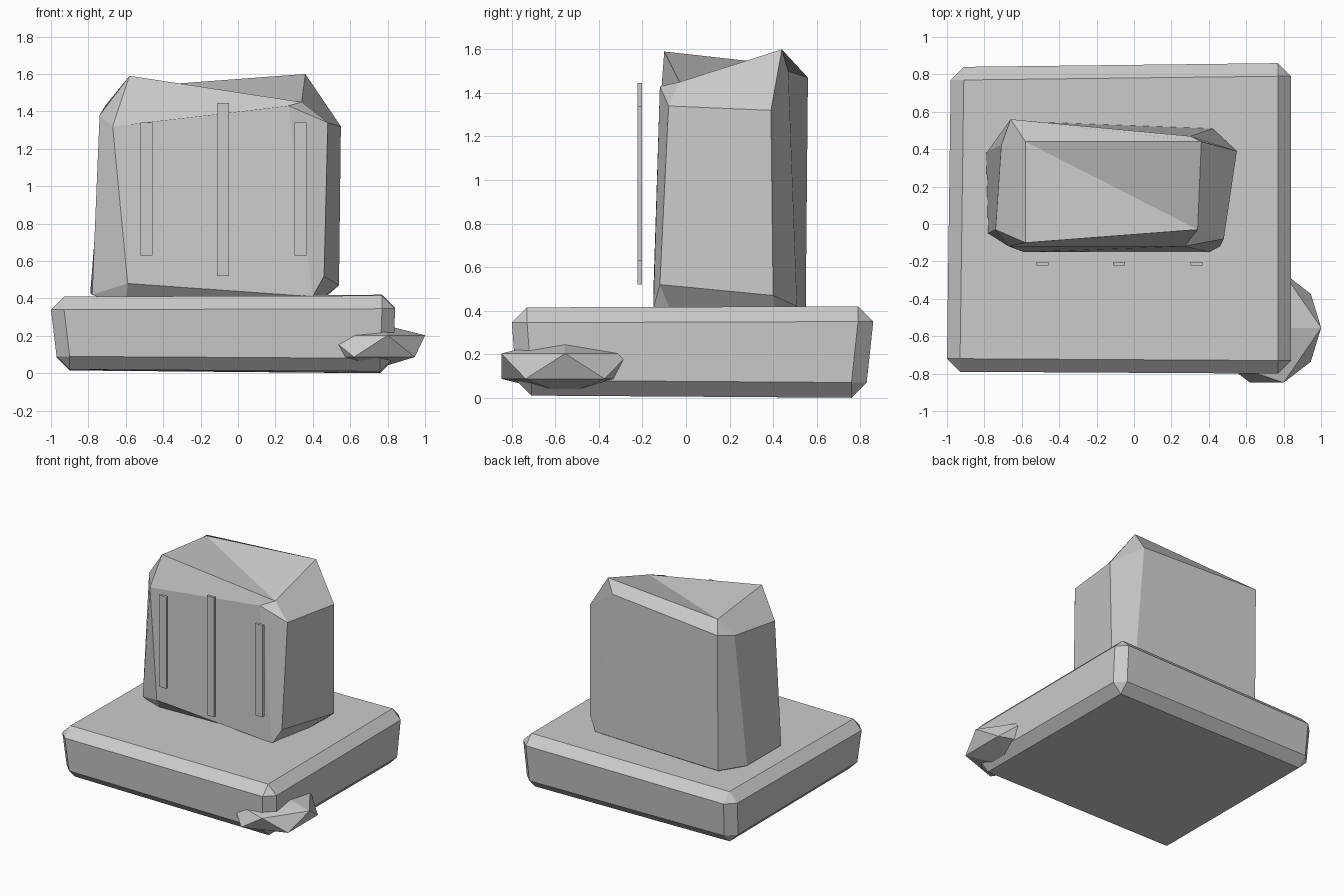
import bpy, bmesh
from itertools import product

if "Cube" in bpy.data.objects:
    bpy.data.objects.remove(bpy.data.objects["Cube"])

SIGNS = (-1, 1)
CORNERS = list(product(SIGNS, SIGNS, SIGNS))  # (x side, y side, z side)


def finish(name, bm):
    bmesh.ops.recalc_face_normals(bm, faces=bm.faces[:])
    me = bpy.data.meshes.new(name)
    bm.to_mesh(me)
    bm.free()
    ob = bpy.data.objects.new(name, me)
    bpy.context.collection.objects.link(ob)
    return ob


def chamfered_block(name, trios):
    """trios: for each of the 8 corners, its points on the x, y and z faces."""
    bm = bmesh.new()
    v = {(c, a): bm.verts.new(trios[c][a]) for c in CORNERS for a in range(3)}

    def corner(**k):
        return tuple(k["c%d" % i] for i in range(3))

    for a in range(3):
        b, c = (a + 1) % 3, (a + 2) % 3
        key = lambda sa, sb, sc: corner(**{"c%d" % a: sa, "c%d" % b: sb, "c%d" % c: sc})
        # main faces
        for s in SIGNS:
            bm.faces.new([v[key(s, p, q), a] for p, q in ((-1, -1), (1, -1), (1, 1), (-1, 1))])
        # edge chamfers running along axis a
        for p, q in product(SIGNS, SIGNS):
            bm.faces.new([v[key(-1, p, q), b], v[key(1, p, q), b],
                          v[key(1, p, q), c], v[key(-1, p, q), c]])
    for c in CORNERS:
        bm.faces.new([v[c, a] for a in range(3)])
    # crease across the top
    bmesh.ops.connect_verts(bm, verts=[v[(-1, 1, 1), 2], v[(1, -1, 1), 2]])
    return finish(name, bm)


def inset_trio(sign, p, d):
    return [[p[i] - (0 if i == a else sign[i] * d) for i in range(3)] for a in range(3)]


# base slab: slightly uneven box, corners in CORNERS order
slab = [(-0.97, -0.78, 0.02), (-1.0, -0.79, 0.41), (-0.97, 0.82, 0.015), (-0.98, 0.84, 0.41),
        (0.83, -0.78, 0.01), (0.84, -0.80, 0.415), (0.83, 0.83, 0.0), (0.84, 0.86, 0.42)]
chamfered_block("base_slab", {c: inset_trio(c, p, 0.07) for c, p in zip(CORNERS, slab)})

# upright stone with a rough broken top
stone = [
    [(-0.78, -0.05, 0.42), (-0.59, -0.15, 0.48), (-0.60, -0.08, 0.35)],
    [(-0.74, -0.03, 1.38), (-0.67, -0.12, 1.32), (-0.58, -0.10, 1.59)],
    [(-0.79, 0.38, 0.43), (-0.66, 0.55, 0.42), (-0.60, 0.42, 0.35)],
    [(-0.71, 0.42, 1.43), (-0.66, 0.56, 1.47), (-0.58, 0.44, 1.53)],
    [(0.46, -0.12, 0.52), (0.40, -0.15, 0.41), (0.38, -0.05, 0.35)],
    [(0.48, -0.08, 1.34), (0.27, -0.12, 1.43), (0.34, -0.03, 1.45)],
    [(0.54, 0.40, 0.47), (0.42, 0.51, 0.42), (0.40, 0.42, 0.35)],
    [(0.55, 0.39, 1.32), (0.30, 0.47, 1.50), (0.36, 0.44, 1.60)],
]
chamfered_block("upright_stone", dict(zip(CORNERS, stone)))

# three thin strips in front of the stone
for name, x, z0, z1 in (("strip_left", -0.49, 0.63, 1.34),
                        ("strip_middle", -0.08, 0.52, 1.445),
                        ("strip_right", 0.335, 0.63, 1.34)):
    bm = bmesh.new()
    bmesh.ops.create_cube(bm, size=1)
    bmesh.ops.scale(bm, vec=(0.064, 0.02, z1 - z0), verts=bm.verts)
    bmesh.ops.translate(bm, vec=(x, -0.212, (z0 + z1) / 2), verts=bm.verts)
    finish(name, bm)

# small rock at the front right corner
bm = bmesh.new()
bmesh.ops.create_icosphere(bm, subdivisions=1, radius=1)
bmesh.ops.scale(bm, vec=(0.325, 0.345, 0.13), verts=bm.verts)
bmesh.ops.translate(bm, vec=(0.71, -0.555, 0.145), verts=bm.verts)
finish("corner_rock", bm)
